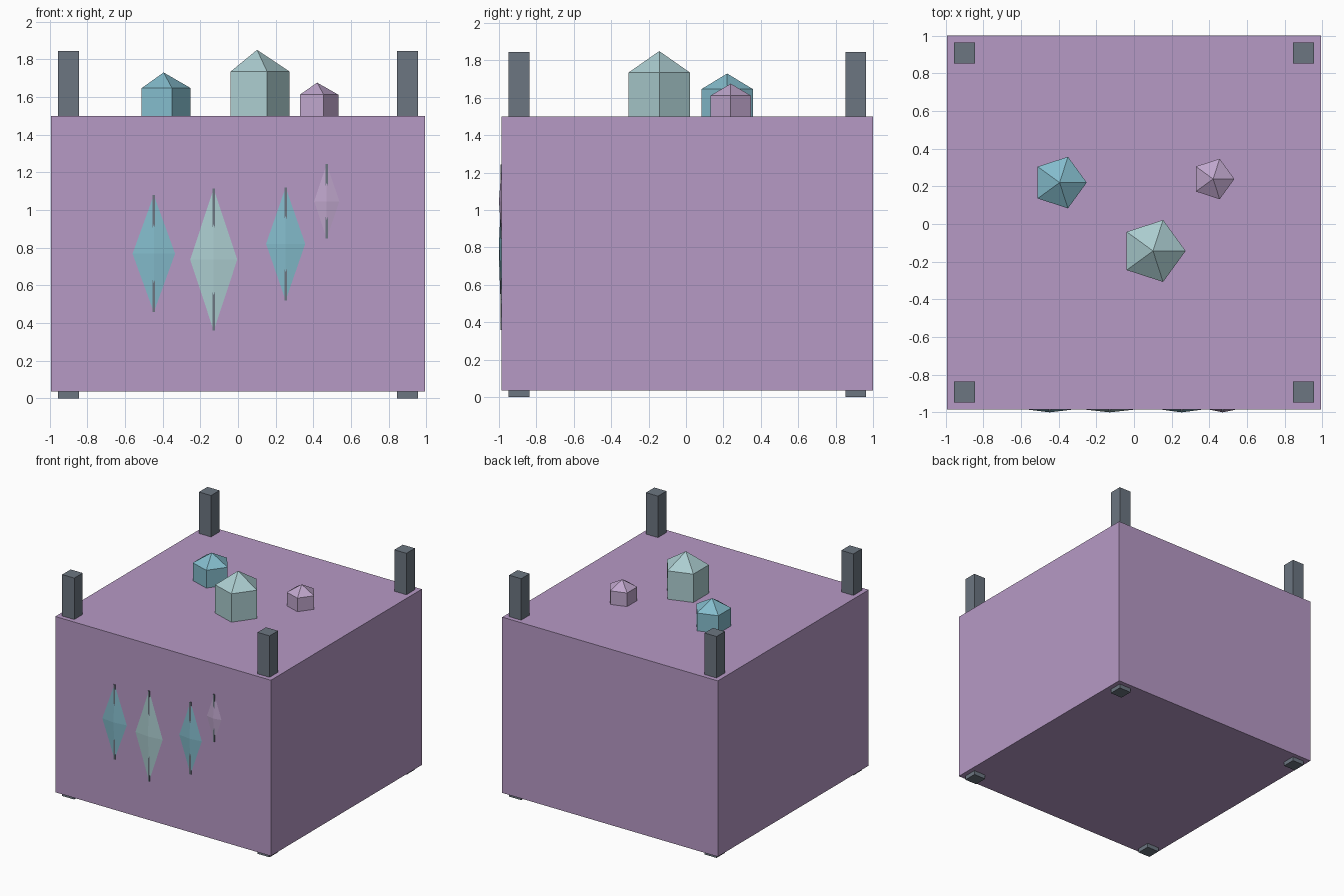
import bpy, bmesh
from math import cos, sin, tau

if "Cube" in bpy.data.objects:
    bpy.data.objects.remove(bpy.data.objects["Cube"])


def material(name, rgb):
    m = bpy.data.materials.new(name)
    m.diffuse_color = (*rgb, 1)
    m.use_nodes = True
    m.node_tree.nodes["Principled BSDF"].inputs["Base Color"].default_value = m.diffuse_color
    return m


purple = material("purple", (0.47, 0.32, 0.56))
slate = material("slate", (0.15, 0.18, 0.22))
cyan = material("cyan", (0.23, 0.50, 0.60))
pale = material("pale_aqua", (0.41, 0.61, 0.63))
lilac = material("lilac", (0.52, 0.38, 0.60))


def finish(name, bm, mat):
    bmesh.ops.recalc_face_normals(bm, faces=bm.faces)
    me = bpy.data.meshes.new(name)
    bm.to_mesh(me)
    bm.free()
    me.materials.append(mat)
    ob = bpy.data.objects.new(name, me)
    bpy.context.collection.objects.link(ob)
    return ob


def box(name, centre, size, mat):
    bm = bmesh.new()
    bmesh.ops.create_cube(bm, size=1)
    bmesh.ops.scale(bm, vec=size, verts=bm.verts)
    bmesh.ops.translate(bm, vec=centre, verts=bm.verts)
    return finish(name, bm, mat)


def crystal(name, x, y, r, z0, shoulder, tip, mat):
    """Five-sided prism with a pyramid point."""
    bm = bmesh.new()
    rings = [[bm.verts.new((x + r * cos(tau * i / 5), y + r * sin(tau * i / 5), z))
              for i in range(5)] for z in (z0, shoulder)]
    apex = bm.verts.new((x, y, tip))
    low, high = rings
    bm.faces.new(low[::-1])
    for i in range(5):
        j = (i + 1) % 5
        bm.faces.new((low[i], low[j], high[j], high[i]))
        bm.faces.new((high[i], high[j], apex))
    return finish(name, bm, mat)


def shard(name, x, y, z, w, d, h, mat):
    """Flattened four-sided double pyramid."""
    bm = bmesh.new()
    ring = [bm.verts.new(p) for p in
            ((x + w, y, z), (x, y + d, z), (x - w, y, z), (x, y - d, z))]
    for s in (1, -1):
        tip = bm.verts.new((x, y, z + s * h))
        for i in range(4):
            bm.faces.new((ring[i], ring[(i + 1) % 4], tip))
    return finish(name, bm, mat)


CY, WALL = 0.007, -0.986  # body centre and front wall in y

# main block
box("main_block", (0, CY, 0.767), (1.986, 1.986, 1.464), purple)

# corner posts running through the block
for sx, side in ((-1, "left"), (1, "right")):
    for sy, end in ((-1, "front"), (1, "back")):
        box(f"{end}_{side}_post", (sx * 0.9, CY + sy * 0.9, 0.922),
            (0.111, 0.111, 1.844), slate)

# crystals standing on top
for i, (x, y, r, sh, tip, mat) in enumerate((
        (-0.395, 0.22, 0.144, 1.647, 1.73, cyan),
        (0.101, -0.143, 0.173, 1.735, 1.85, pale),
        (0.42, 0.239, 0.113, 1.612, 1.676, lilac))):
    crystal(f"top_crystal_{i + 1}", x, y, r, 1.49, sh, tip, mat)

# flat shards on the front wall, each with a thin spine
for i, (x, z, w, h, mat) in enumerate((
        (-0.447, 0.768, 0.113, 0.311, cyan),
        (-0.129, 0.736, 0.125, 0.377, pale),
        (0.253, 0.82, 0.104, 0.30, cyan),
        (0.471, 1.046, 0.067, 0.198, lilac))):
    shard(f"front_shard_{i + 1}", x, WALL, z, w, 0.014, h, mat)
    box(f"shard_spine_{i + 1}", (x, WALL, z), (0.014, 0.014, 2 * h), slate)
